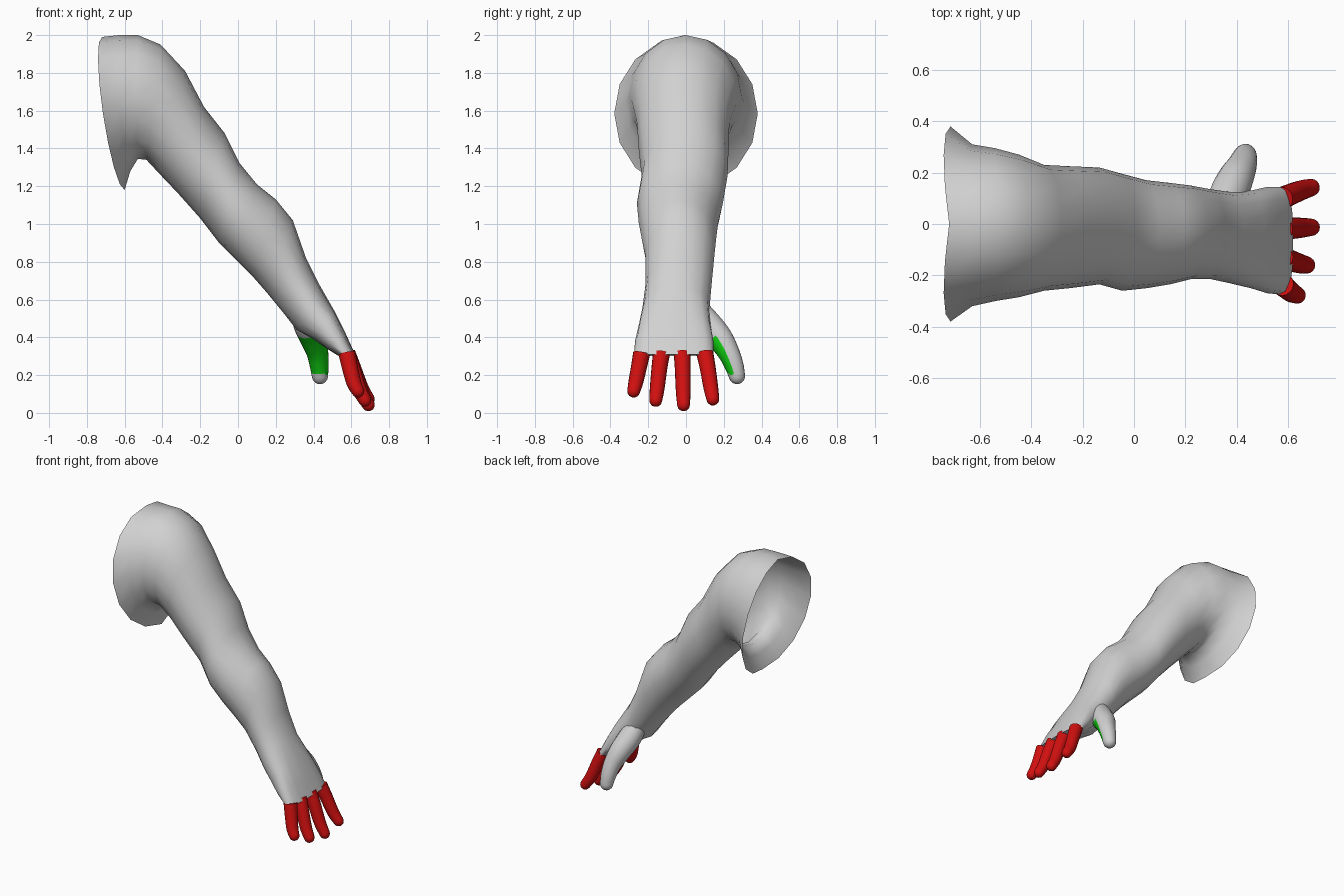
import bpy, bmesh, math
from mathutils import Vector

if "Cube" in bpy.data.objects:
    bpy.data.objects.remove(bpy.data.objects["Cube"])


def material(name, rgb):
    m = bpy.data.materials.new(name)
    m.diffuse_color = (*rgb, 1)
    m.use_nodes = True
    m.node_tree.nodes["Principled BSDF"].inputs["Base Color"].default_value = m.diffuse_color
    return m


GREY = material("skin grey", (0.64, 0.64, 0.64))
RED = material("finger red", (0.64, 0.005, 0.005))
GREEN = material("thumb green", (0.005, 0.64, 0.005))


def loft(name, rings, mats, cap_start, cap_end, angle=60):
    """Skin a list of point rings, optionally closing the ends."""
    bm = bmesh.new()
    vr = [[bm.verts.new(p) for p in r] for r in rings]
    n = len(vr[0])
    for a, b in zip(vr, vr[1:]):
        for i in range(n):
            j = (i + 1) % n
            bm.faces.new((a[i], a[j], b[j], b[i]))
    if cap_start:
        bm.faces.new(vr[0][::-1])
    if cap_end:
        bm.faces.new(vr[-1])
    bmesh.ops.recalc_face_normals(bm, faces=bm.faces)
    me = bpy.data.meshes.new(name)
    bm.to_mesh(me)
    bm.free()
    ob = bpy.data.objects.new(name, me)
    bpy.context.collection.objects.link(ob)
    for m in mats:
        me.materials.append(m)
    bpy.ops.object.select_all(action='DESELECT')
    ob.select_set(True)
    bpy.context.view_layer.objects.active = ob
    bpy.ops.object.shade_smooth_by_angle(angle=math.radians(angle))
    return ob


def spline(points, steps):
    """Catmull-Rom resampling of equally long tuples."""
    ps = [Vector(p) for p in points]
    ps = [2 * ps[0] - ps[1]] + ps + [2 * ps[-1] - ps[-2]]
    out = []
    for k in range(1, len(ps) - 2):
        a, b, c, d = ps[k - 1:k + 3]
        for s in range(steps):
            t = s / steps
            out.append(0.5 * (2 * b + (c - a) * t + (2 * a - 5 * b + 4 * c - d) * t * t
                              + (3 * b - a - 3 * c + d) * t ** 3))
    return out + [ps[-2]]


def digit(name, path, mats, sides=16, steps=5):
    """Round tube through (x, y, z, radius) points with a domed tip."""
    pts = spline(path, steps)
    centres = [Vector(p[:3]) for p in pts]
    radii = [p[3] for p in pts]
    end, tip_dir, r = centres[-1], (centres[-1] - centres[-2]).normalized(), radii[-1]
    for a in (25, 50, 70, 85):
        centres.append(end + tip_dir * r * math.sin(math.radians(a)))
        radii.append(r * math.cos(math.radians(a)))
    rings = []
    for i, c in enumerate(centres):
        d = (centres[min(i + 1, len(centres) - 1)] - centres[max(i - 1, 0)]).normalized()
        u = d.cross(Vector((0, 1, 0))).normalized()
        v = d.cross(u)
        rings.append([c + radii[i] * (u * math.cos(k * math.tau / sides) + v * math.sin(k * math.tau / sides))
                      for k in range(sides)])
    return loft(name, rings, mats, True, True)


# Arm sections: top x, top z, bottom x, bottom z, y min, y max
SECTIONS = [
    (-0.72, 1.99, -0.60, 1.18, -0.38, 0.38),
    (-0.63, 2.00, -0.57, 1.28, -0.32, 0.31),
    (-0.53, 2.00, -0.53, 1.345, -0.30, 0.295),
    (-0.41, 1.95, -0.485, 1.34, -0.285, 0.27),
    (-0.28, 1.81, -0.42, 1.27, -0.26, 0.23),
    (-0.18, 1.62, -0.32, 1.165, -0.25, 0.225),
    (-0.07, 1.48, -0.20, 1.03, -0.235, 0.22),
    (0.01, 1.32, -0.10, 0.90, -0.26, 0.195),
    (0.10, 1.21, 0.00, 0.80, -0.25, 0.17),
    (0.20, 1.13, 0.08, 0.72, -0.235, 0.16),
    (0.29, 1.02, 0.15, 0.64, -0.215, 0.15),
    (0.36, 0.82, 0.24, 0.53, -0.215, 0.135),
    (0.43, 0.68, 0.31, 0.44, -0.23, 0.125),
    (0.51, 0.54, 0.40, 0.39, -0.25, 0.13),
    (0.57, 0.42, 0.47, 0.34, -0.27, 0.145),
    (0.62, 0.31, 0.535, 0.30, -0.275, 0.145),
]
SIDES = 16
rings = []
for i, (tx, tz, bx, bz, y0, y1) in enumerate(SECTIONS):
    mid = Vector(((tx + bx) / 2, (y0 + y1) / 2, (tz + bz) / 2))
    half = Vector(((tx - bx) / 2, 0, (tz - bz) / 2))
    power = 0.75 if i > 12 else 1.0          # hand is flatter and squarer
    bow = (-0.055, -0.03, -0.01)[i] if i < 3 else 0
    ring = []
    for k in range(SIDES):
        a = k * math.tau / SIDES
        s, c = math.sin(a), math.cos(a)
        s, c = (math.copysign(abs(q) ** power, q) for q in (s, c))
        ring.append(mid + half * c + Vector((bow * abs(s), (y1 - y0) / 2 * s, 0)))
    rings.append(ring)
loft("arm_and_palm", rings, [GREY], False, True)

# Four fingers: base y, tip y, tip x, tip z
for name, by, ty, tx, tz in [
    ("little_finger", -0.235, -0.277, 0.635, 0.115),
    ("ring_finger", -0.13, -0.16, 0.672, 0.066),
    ("middle_finger", -0.02, -0.013, 0.69, 0.043),
    ("index_finger", 0.10, 0.142, 0.69, 0.073),
]:
    digit(name, [(0.577, by, 0.315, 0.045),
                 (0.60 + (tx - 0.66) * 0.3, by * 0.65 + ty * 0.35, 0.24, 0.042),
                 (0.645 + (tx - 0.68) * 0.7, by * 0.25 + ty * 0.75, 0.09 + tz * 0.6, 0.039),
                 (tx, ty, tz, 0.034)], [RED])

# Thumb with a green inner pad
thumb = digit("thumb", [(0.34, 0.045, 0.57, 0.06),
                        (0.365, 0.105, 0.48, 0.075),
                        (0.395, 0.175, 0.40, 0.07),
                        (0.42, 0.225, 0.32, 0.058),
                        (0.43, 0.255, 0.25, 0.05),
                        (0.434, 0.27, 0.195, 0.043)], [GREY, GREEN], sides=20)
for f in thumb.data.polygons:
    if f.normal.y < -0.2 and 0.205 < f.center.z < 0.40:
        f.material_index = 1
